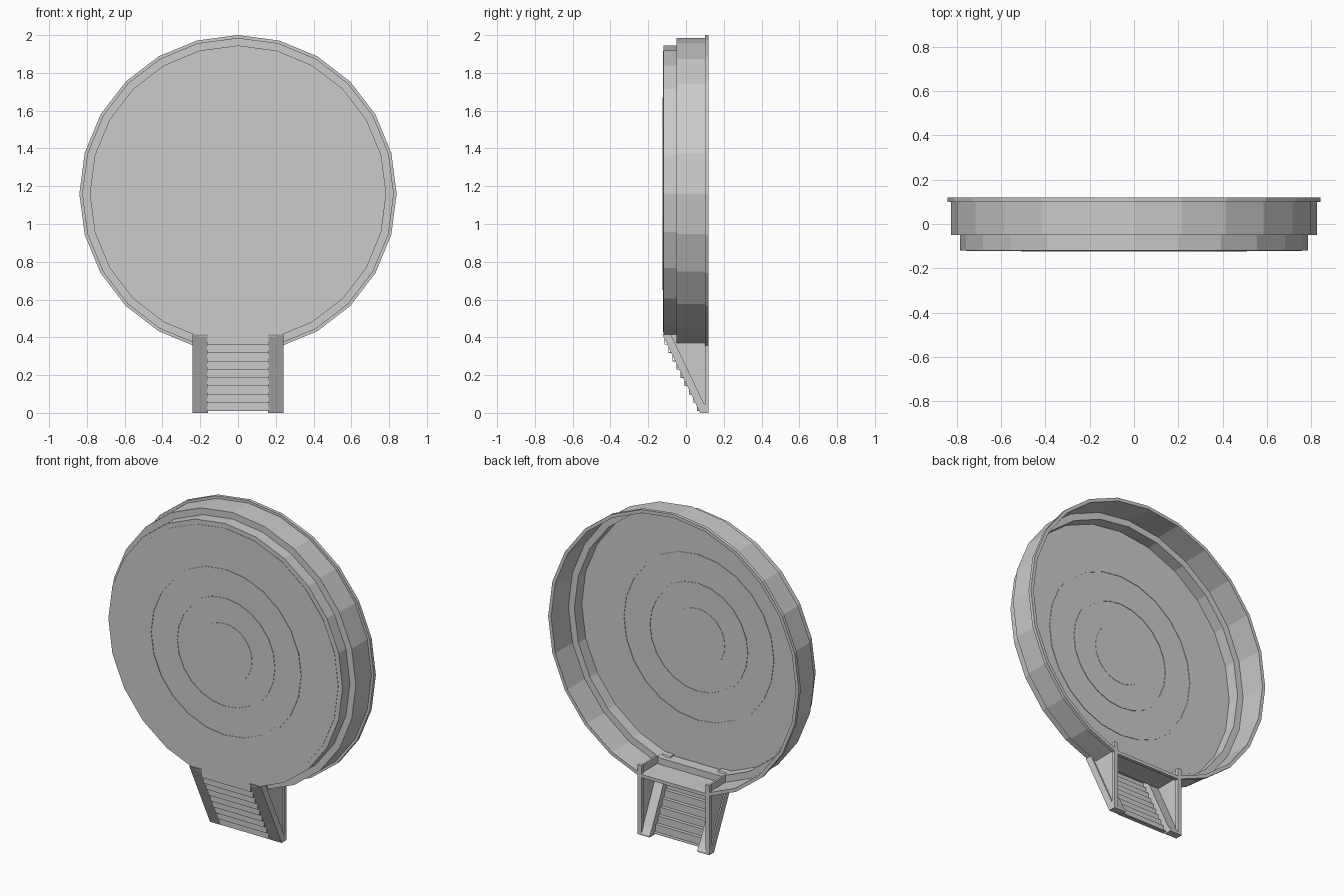
import bpy
import bmesh
from math import sin, cos, pi

if "Cube" in bpy.data.objects:
    bpy.data.objects.remove(bpy.data.objects["Cube"], do_unlink=True)

CENTRE_Z = 1.16
SIDES = 24

grey = bpy.data.materials.new("plain_grey")
grey.use_nodes = True
colour = (0.6, 0.6, 0.6, 1)
grey.diffuse_color = colour
grey.node_tree.nodes["Principled BSDF"].inputs["Base Color"].default_value = colour


def finish(name, bm):
    bmesh.ops.recalc_face_normals(bm, faces=bm.faces)
    mesh = bpy.data.meshes.new(name)
    bm.to_mesh(mesh)
    bm.free()
    mesh.materials.append(grey)
    ob = bpy.data.objects.new(name, mesh)
    bpy.context.scene.collection.objects.link(ob)
    return ob


def ring_points(sides, flat_bottom):
    """Unit directions around the dish, optionally without the lowest corner."""
    angles = [2 * pi * i / sides for i in range(sides)]
    return [(sin(a), cos(a)) for i, a in enumerate(angles)
            if not (flat_bottom and i == sides // 2)]


def turned(name, profile, sides=SIDES, flat_bottom=True):
    """Closed (radius, y) profile swept round the y axis."""
    bm = bmesh.new()
    rings = [[bm.verts.new((r * u, y, CENTRE_Z + r * w)) for r, y in profile]
             for u, w in ring_points(sides, flat_bottom)]
    for i, a in enumerate(rings):
        b = rings[(i + 1) % len(rings)]
        for j in range(len(profile)):
            k = (j + 1) % len(profile)
            bm.faces.new((a[j], a[k], b[k], b[j]))
    return finish(name, bm)


def disc(name, radius, y0, y1, sides=SIDES, flat_bottom=False):
    bm = bmesh.new()
    pts = ring_points(sides, flat_bottom)
    front = bm.faces.new([bm.verts.new((radius * u, y0, CENTRE_Z + radius * w))
                          for u, w in pts])
    out = bmesh.ops.extrude_face_region(bm, geom=[front], use_keep_orig=True)
    new = [v for v in out["geom"] if isinstance(v, bmesh.types.BMVert)]
    bmesh.ops.translate(bm, verts=new, vec=(0, y1 - y0, 0))
    return finish(name, bm)


def prism(name, outline, x0, x1):
    """Side outline of (y, z) points, given width along x."""
    bm = bmesh.new()
    a = [bm.verts.new((x0, y, z)) for y, z in outline]
    b = [bm.verts.new((x1, y, z)) for y, z in outline]
    bm.faces.new(a)
    bm.faces.new(b[::-1])
    for i in range(len(a)):
        j = (i + 1) % len(a)
        bm.faces.new((a[i], a[j], b[j], b[i]))
    return finish(name, bm)


# Stepped hollow wall with a thin lip at the open back
turned("stepped_wall", [
    (0.755, -0.12), (0.785, -0.12), (0.785, -0.05), (0.825, -0.05),
    (0.825, 0.10), (0.84, 0.10), (0.84, 0.12), (0.82, 0.12),
    (0.82, -0.045), (0.78, -0.045), (0.78, -0.116), (0.755, -0.116)])

# Floor and its concentric markings
disc("floor", 0.757, -0.122, -0.115, flat_bottom=True)
for name, inner, outer in (("outer_floor_ring", 0.495, 0.51),
                           ("inner_floor_ring", 0.32, 0.335)):
    turned(name, [(inner, -0.125), (outer, -0.125),
                  (outer, -0.112), (inner, -0.112)], flat_bottom=False)
disc("centre_disc", 0.18, -0.124, -0.113, sides=32)

# Stair flight: a thin folded sheet
STEPS = 9
run, rise, sheet = 0.195 / STEPS, 0.395 / STEPS, 0.004
path = []
for i in range(STEPS):
    y, z = -0.115 + i * run, 0.405 - i * rise
    path += [(y, z), (y, z - rise)]
path.append((0.08, 0.01))
back = [(y + sheet, z + sheet) for y, z in reversed(path)]
prism("stair_flight", path + back, -0.165, 0.165)

# Sloping stringers, side panels and rails on both sides of the stairs
stringer = [(-0.125, 0.415), (0.075, 0), (0.12, 0), (0.12, 0.01),
            (0.095, 0.05), (-0.08, 0.415)]
panel = [(-0.115, 0.415), (0.085, 0), (0.115, 0), (0.115, 0.415)]
rail = [(0.10, 0), (0.12, 0), (0.12, 0.42), (0.10, 0.42)]
for side, s in (("left", 1), ("right", -1)):
    prism(side + "_stringer", stringer, s * 0.16, s * 0.24)
    prism(side + "_side_panel", panel, s * 0.22, s * 0.232)
    prism(side + "_rail", rail, s * 0.215, s * 0.24)
